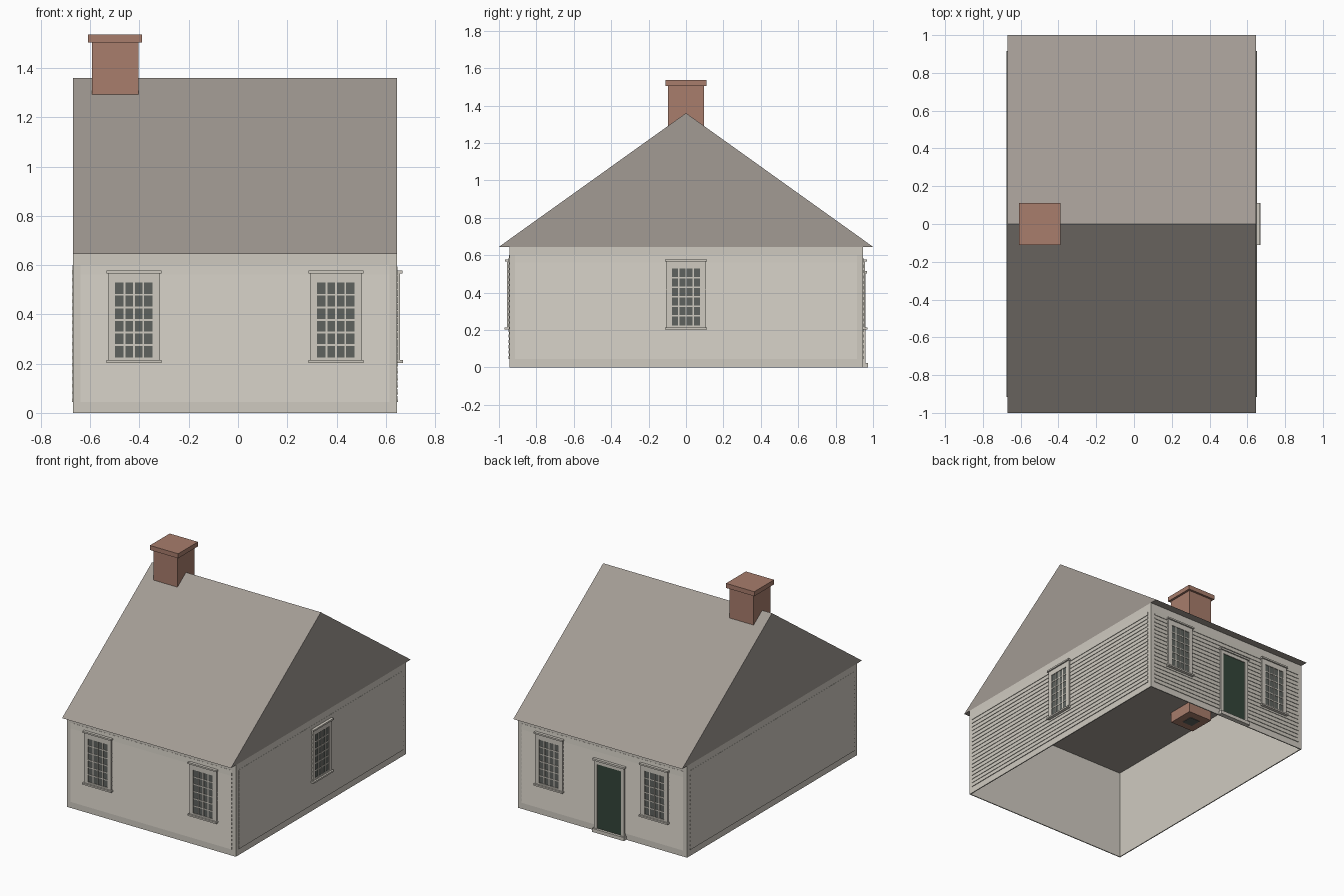
import bpy, bmesh, math
from mathutils import Matrix, Vector

if "Cube" in bpy.data.objects:
    bpy.data.objects.remove(bpy.data.objects["Cube"], do_unlink=True)


def material(name, r, g, b):
    def linear(v):
        v /= 255
        return v / 12.92 if v <= 0.04045 else ((v + 0.055) / 1.055) ** 2.4
    colour = (linear(r), linear(g), linear(b), 1)
    mat = bpy.data.materials.new(name)
    mat.use_nodes = True
    mat.diffuse_color = colour
    mat.node_tree.nodes["Principled BSDF"].inputs["Base Color"].default_value = colour
    return mat


PAINT = material("pale_paint", 207, 202, 192)
ROOF = material("roof_grey", 162, 155, 148)
BRICK = material("brick", 168, 125, 108)
GLASS = material("dark_glass", 94, 98, 94)
DOOR = material("door_green", 52, 69, 58)

# Overall house dimensions
X0, X1, Y1 = -0.67, 0.645, 0.945
CX, HALF = (X0 + X1) / 2, (X1 - X0) / 2
EAVE, RIDGE = 0.645, 1.36


def finish(name, bm, mat, matrix=Matrix()):
    bmesh.ops.recalc_face_normals(bm, faces=bm.faces)
    mesh = bpy.data.meshes.new(name)
    bm.to_mesh(mesh)
    bm.free()
    mesh.materials.append(mat)
    obj = bpy.data.objects.new(name, mesh)
    obj.matrix_world = matrix
    bpy.context.collection.objects.link(obj)
    return obj


def add_box(bm, x, y, z):
    """Adds a box given (low, high) ranges."""
    size = [b - a for a, b in (x, y, z)]
    centre = Vector([(a + b) / 2 for a, b in (x, y, z)])
    bmesh.ops.create_cube(bm, size=1, matrix=Matrix.Translation(centre) @ Matrix.Diagonal((*size, 1)))


def boxes(name, mat, ranges, matrix=Matrix()):
    bm = bmesh.new()
    for r in ranges:
        add_box(bm, *r)
    return finish(name, bm, mat, matrix)


def add_prism(bm, profile, x0, x1):
    """Extrudes a (y, z) profile along x."""
    face = bm.faces.new([bm.verts.new((x0, y, z)) for y, z in profile])
    ext = bmesh.ops.extrude_face_region(bm, geom=[face])
    verts = [g for g in ext["geom"] if isinstance(g, bmesh.types.BMVert)]
    bmesh.ops.translate(bm, verts=verts, vec=(x1 - x0, 0, 0))


def wall_frame(degrees, distance):
    """Local frame of a wall: x along it, -y outward."""
    return (Matrix.Translation((CX, 0, 0)) @ Matrix.Rotation(math.radians(degrees), 4, "Z")
            @ Matrix.Translation((0, -distance, 0)))


FRONT, RIGHT = wall_frame(0, Y1), wall_frame(90, HALF)
BACK, LEFT = wall_frame(180, Y1), wall_frame(-90, HALF)

# Open wall shell
bm = bmesh.new()
add_box(bm, (X0, X1), (-Y1, Y1), (0, EAVE))
bmesh.ops.delete(bm, geom=[f for f in bm.faces if abs(f.normal.z) > 0.5], context="FACES_ONLY")
walls = finish("walls", bm, PAINT)
shell = walls.modifiers.new("thickness", "SOLIDIFY")
shell.thickness = 0.01
shell.offset = -1

# Gable roof
bm = bmesh.new()
add_prism(bm, [(-1, EAVE), (1, EAVE), (0, RIDGE)], X0, X1)
finish("roof", bm, ROOF)


# Lapped siding boards
def siding(name, matrix, half):
    bm = bmesh.new()
    pitch, count, base = 0.0287, 19, 0.045
    for i in range(count):
        low = base + i * pitch
        high = 0.6 if i == count - 1 else low + pitch
        add_prism(bm, [(0.001, low), (-0.005, low), (-0.001, high), (0.001, high)], -half, half)
    finish(name, bm, PAINT, matrix)


siding("front_siding", FRONT, HALF - 0.03)
siding("back_siding", BACK, HALF - 0.03)
siding("right_siding", RIGHT, Y1 - 0.03)
siding("left_siding", LEFT, Y1 - 0.03)


# Multi-pane windows
def window(name, matrix, u):
    m = matrix @ Matrix.Translation((u, 0, 0))
    half, glass, low, high = 0.106, 0.076, 0.225, 0.53
    boxes(name + "_glass", GLASS, [((-glass, glass), (-0.008, 0), (low, high))], m)
    depth = (-0.013, 0)
    trim = [((-half, -glass), depth, (0.21, 0.57)), ((glass, half), depth, (0.21, 0.57)),
            ((-glass, glass), depth, (0.21, low)), ((-glass, glass), depth, (high, 0.57)),
            ((-0.112, 0.112), (-0.023, 0), (0.567, 0.578)),
            ((-0.112, 0.112), (-0.025, 0), (0.203, 0.214))]
    columns, rows, bar = 4, 6, 0.0035
    for i in range(1, columns):
        x = -glass + 2 * glass * i / columns
        trim.append(((x - bar, x + bar), (-0.011, 0), (low, high)))
    for i in range(1, rows):
        z = low + (high - low) * i / rows
        trim.append(((-glass, glass), (-0.0105, 0), (z - bar, z + bar)))
    boxes(name + "_frame", PAINT, trim, m)


for side, u in (("left", 0.41), ("right", -0.41)):
    window("front_window_" + side, FRONT, u)
    window("back_window_" + side, BACK, -u)
window("side_window", RIGHT, 0)

# Back door with casing, cap and threshold
door_at = BACK @ Matrix.Translation((0.06, 0, 0))
boxes("door", DOOR, [((-0.096, 0.096), (-0.009, 0), (0.02, 0.48))], door_at)
boxes("door_frame", PAINT, [
    ((-0.117, -0.094), (-0.014, 0), (0, 0.505)),
    ((0.094, 0.117), (-0.014, 0), (0, 0.505)),
    ((-0.094, 0.094), (-0.014, 0), (0.478, 0.505)),
    ((-0.124, 0.124), (-0.023, 0), (0.502, 0.515)),
    ((-0.124, 0.124), (-0.027, 0), (0, 0.025))], door_at)

# Chimney through the ridge, with cap and flue opening underneath
CHX = -0.499
boxes("chimney", BRICK, [
    ((CHX - 0.094, CHX + 0.094), (-0.095, 0.095), (0.57, 1.507)),
    ((CHX - 0.11, CHX + 0.11), (-0.11, 0.11), (1.505, 1.537))])
boxes("flue", GLASS, [((CHX - 0.04, CHX + 0.04), (-0.04, 0.04), (0.567, 0.575))])
